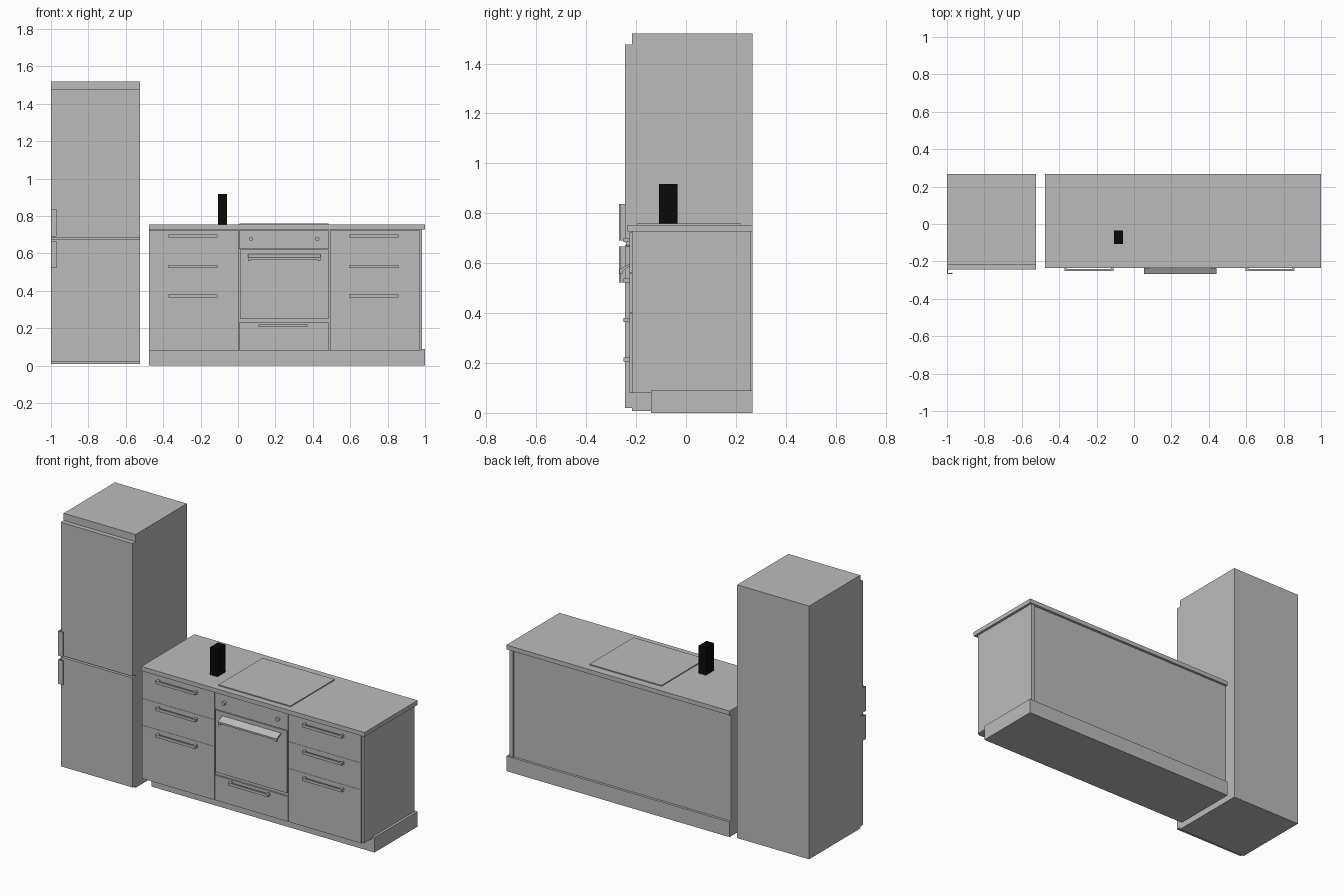
import bpy, bmesh, math

cube = bpy.data.objects.get("Cube")
if cube:
    bpy.data.objects.remove(cube, do_unlink=True)


def material(name, value):
    m = bpy.data.materials.new(name)
    m.use_nodes = True
    col = (value, value, value, 1)
    m.diffuse_color = col
    m.node_tree.nodes["Principled BSDF"].inputs["Base Color"].default_value = col
    return m


GREY = material("light_grey", 0.5)
BLACK = material("black", 0.003)


def finish(name, bm, mat):
    bmesh.ops.recalc_face_normals(bm, faces=bm.faces)
    mesh = bpy.data.meshes.new(name)
    bm.to_mesh(mesh)
    bm.free()
    mesh.materials.append(mat)
    ob = bpy.data.objects.new(name, mesh)
    bpy.context.collection.objects.link(ob)
    return ob


def add_box(bm, x0, x1, y0, y1, z0, z1):
    vs = bmesh.ops.create_cube(bm, size=1)["verts"]
    for v in vs:
        v.co = (x1 if v.co.x > 0 else x0, y1 if v.co.y > 0 else y0, z1 if v.co.z > 0 else z0)


def boxes(name, *dims, mat=GREY):
    bm = bmesh.new()
    for d in dims:
        add_box(bm, *d)
    return finish(name, bm, mat)


def extrude_x(name, profile, x0, x1):
    """Sweep a (y, z) outline along x."""
    bm = bmesh.new()
    f = bm.faces.new([bm.verts.new((x0, y, z)) for y, z in profile])
    ext = bmesh.ops.extrude_face_region(bm, geom=[f])["geom"]
    bmesh.ops.translate(bm, vec=(x1 - x0, 0, 0),
                        verts=[v for v in ext if isinstance(v, bmesh.types.BMVert)])
    return finish(name, bm, GREY)


def bar_handle(name, cx, z):
    """Square bar on two end posts."""
    x0, x1 = cx - 0.131, cx + 0.131
    boxes(name, (x0, x1, -0.251, -0.241, z, z + 0.016),
          (x0, x0 + 0.014, -0.242, FRONT, z, z + 0.016),
          (x1 - 0.014, x1, -0.242, FRONT, z, z + 0.016))


FRONT, BACK = -0.226, 0.267   # cabinet front plane and rear plane
CARCASS = -0.216

# Fridge: cabinet, two doors and hooked handles
boxes("fridge_body", (-1, -0.525, -0.216, BACK, 0.008, 1.52))
for name, z0, z1 in (("fridge_lower_door", 0.02, 0.673), ("fridge_upper_door", 0.683, 1.477)):
    boxes(name, (-1, -0.525, -0.244, -0.216, z0, z1))
for name, z0, z1 in (("fridge_lower_handle", 0.522, 0.667), ("fridge_upper_handle", 0.69, 0.837)):
    boxes(name, (-1, -0.995, -0.268, -0.244, z0, z1),
          (-0.995, -0.97, -0.268, -0.263, z0, z1))

# Counter unit: plinth, carcass, end panel, worktop
boxes("plinth", (-0.475, 1, -0.14, BACK, 0, 0.09))
boxes("carcass", (-0.475, 0.96, CARCASS, 0.252, 0.08, 0.727))
boxes("end_panel", (0.96, 0.985, CARCASS, 0.26, 0.08, 0.727))
boxes("worktop", (-0.475, 1, -0.235, BACK, 0.727, 0.753))
boxes("cooktop", (0.008, 0.484, -0.197, 0.22, 0.753, 0.759))

# Drawer stacks either side of the oven
levels = ((0.08, 0.399), (0.4, 0.559), (0.56, 0.722))
for side, x0, x1, cx in (("left", 0.491, 0.972, 0.728), ("right", -0.475, 0.002, -0.24)):
    for i, (z0, z1) in enumerate(levels):
        boxes(f"{side}_drawer_{i + 1}", (x0, x1, FRONT, CARCASS, z0, z1))
        bar_handle(f"{side}_drawer_handle_{i + 1}", cx, (0.364, 0.523, 0.684)[i])

# Oven: control panel, door, warming drawer
boxes("oven_control_panel", (0.006, 0.487, FRONT, CARCASS, 0.624, 0.722))
boxes("oven_door", (0.01, 0.483, FRONT, CARCASS, 0.249, 0.62))
boxes("oven_drawer", (0.006, 0.487, FRONT, CARCASS, 0.08, 0.23))
bar_handle("oven_drawer_handle", 0.24, 0.205)

# Sloping oven door handle
extrude_x("oven_handle_blade",
          [(FRONT, 0.597), (FRONT, 0.588), (-0.258, 0.567), (-0.266, 0.567), (-0.266, 0.577)],
          0.054, 0.441)
for i, x in enumerate((0.054, 0.427)):
    boxes(f"oven_handle_end_{i + 1}", (x, x + 0.014, -0.266, -0.252, 0.558, 0.577))

# Control knobs
for i, x in enumerate((0.069, 0.424)):
    bm = bmesh.new()
    bmesh.ops.create_cone(bm, cap_ends=True, segments=24, radius1=0.011, radius2=0.011, depth=0.014)
    for v in bm.verts:
        v.co = (v.co.x + x, v.co.z + FRONT - 0.007, v.co.y + 0.677)
    knob = finish(f"oven_knob_{i + 1}", bm, GREY)
    bpy.context.view_layer.objects.active = knob
    knob.select_set(True)
    bpy.ops.object.shade_smooth_by_angle(angle=math.radians(35))
    knob.select_set(False)

# Black block standing on the worktop
boxes("black_block", (-0.108, -0.06, -0.108, -0.034, 0.753, 0.918), mat=BLACK)
